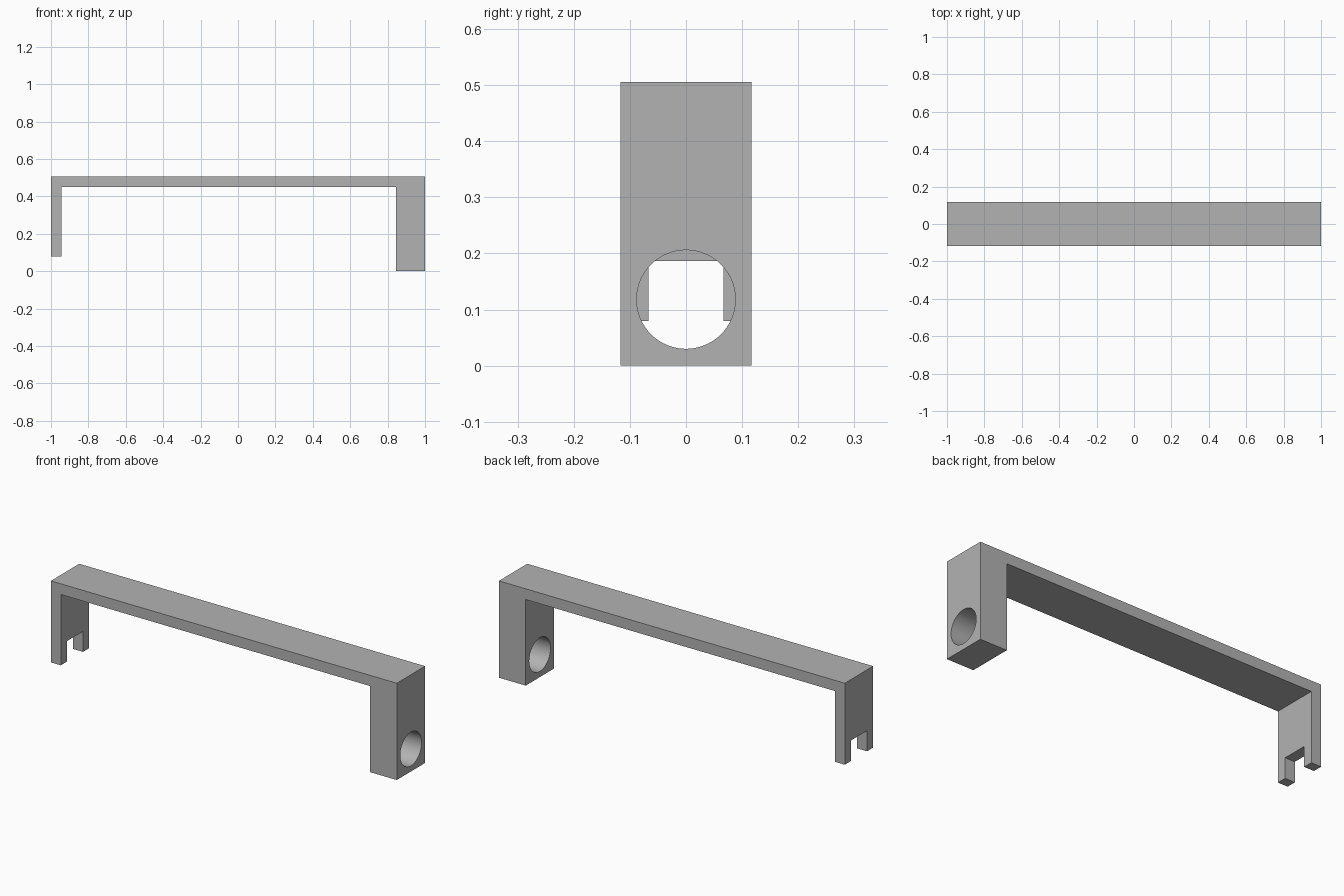
import bpy, bmesh, math
from mathutils import Matrix

cube = bpy.data.objects.get("Cube")
if cube:
    bpy.data.objects.remove(cube, do_unlink=True)

HALF_DEPTH = 0.117
HEIGHT = 0.506

grey = bpy.data.materials.new("plain grey")
grey.use_nodes = True
colour = (0.45, 0.45, 0.45, 1)
grey.diffuse_color = colour
grey.node_tree.nodes["Principled BSDF"].inputs["Base Color"].default_value = colour


def make_object(name, bm):
    bmesh.ops.recalc_face_normals(bm, faces=bm.faces)
    mesh = bpy.data.meshes.new(name)
    bm.to_mesh(mesh)
    bm.free()
    mesh.materials.append(grey)
    obj = bpy.data.objects.new(name, mesh)
    bpy.context.collection.objects.link(obj)
    return obj


def cut(target, cutter):
    mod = target.modifiers.new(cutter.name, 'BOOLEAN')
    mod.operation = 'DIFFERENCE'
    mod.solver = 'EXACT'
    mod.object = cutter
    cutter.hide_render = True
    bpy.context.view_layer.objects.active = target
    bpy.ops.object.modifier_apply(modifier=mod.name)
    bpy.data.objects.remove(cutter, do_unlink=True)


# Bracket: top bar, thin leg and thick leg as one extruded profile
profile = [(-1, 0.08), (-0.943, 0.08), (-0.943, 0.45), (0.845, 0.45),
           (0.845, 0), (1, 0), (1, HEIGHT), (-1, HEIGHT)]
bm = bmesh.new()
face = bm.faces.new([bm.verts.new((x, -HALF_DEPTH, z)) for x, z in profile])
side = bmesh.ops.extrude_face_region(bm, geom=[face])
verts = [v for v in side["geom"] if isinstance(v, bmesh.types.BMVert)]
bmesh.ops.translate(bm, verts=verts, vec=(0, 2 * HALF_DEPTH, 0))
bracket = make_object("bracket", bm)

# Round hole through the thick leg
bm = bmesh.new()
bmesh.ops.create_cone(bm, cap_ends=True, segments=64, radius1=0.088, radius2=0.088,
                      depth=0.4, matrix=Matrix.Translation((0.92, 0, 0.118))
                      @ Matrix.Rotation(math.pi / 2, 4, 'Y'))
cut(bracket, make_object("hole_cutter", bm))

# Square notch that forks the thin leg
bm = bmesh.new()
bmesh.ops.create_cube(bm, size=1, matrix=Matrix.Translation((-0.97, 0, 0.087))
                      @ Matrix.Diagonal((0.2, 0.134, 0.2, 1)))
cut(bracket, make_object("notch_cutter", bm))

# Smooth the bore and keep the flat edges crisp
bpy.ops.object.select_all(action='DESELECT')
bracket.select_set(True)
bpy.context.view_layer.objects.active = bracket
bpy.ops.object.shade_smooth_by_angle(angle=math.radians(30))
